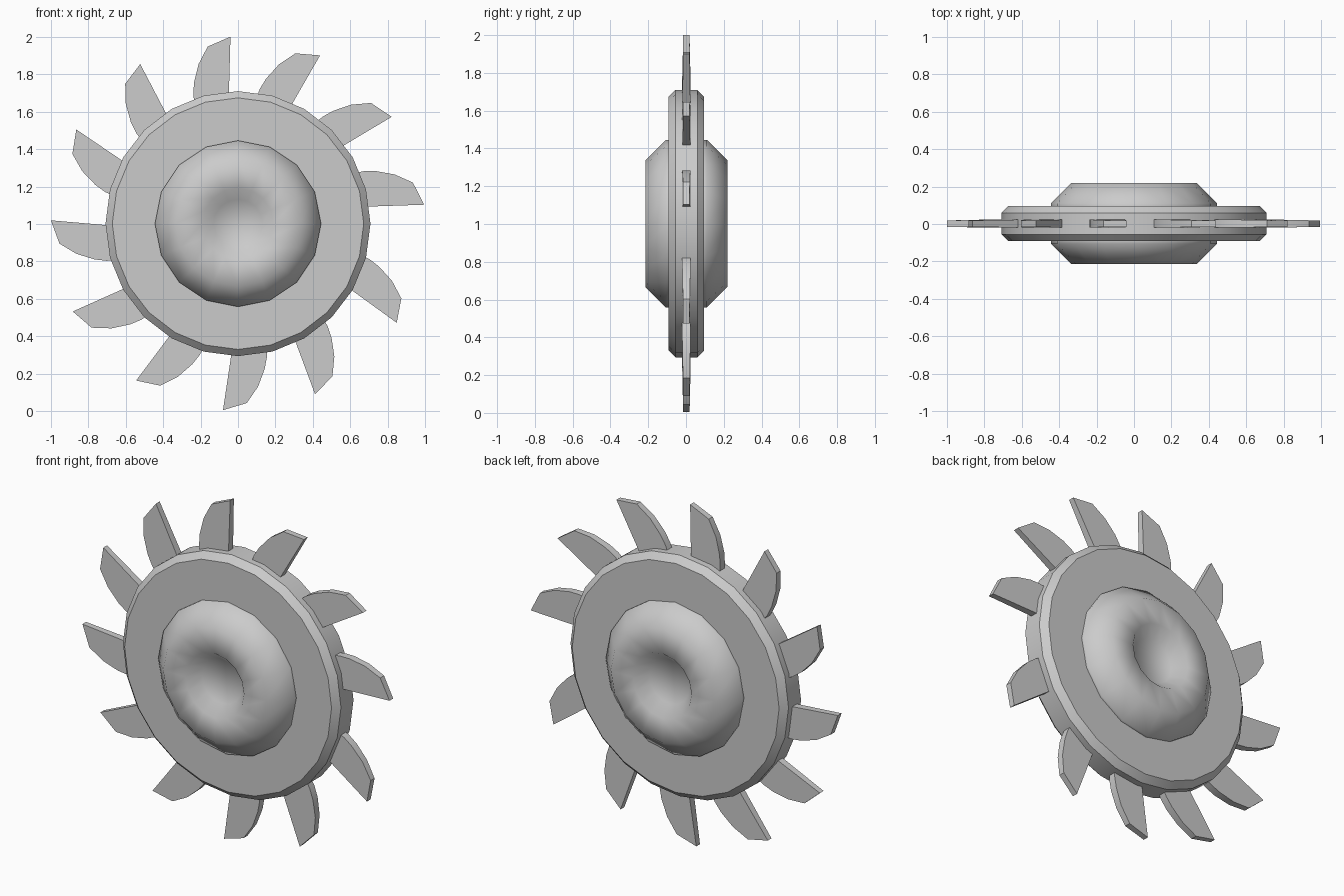
import bpy, bmesh
from math import sin, cos, radians, tau, pi

if "Cube" in bpy.data.objects:
    bpy.data.objects.remove(bpy.data.objects["Cube"])

CZ = 1.002  # axle height


def finish(name, bm, angle):
    bmesh.ops.recalc_face_normals(bm, faces=bm.faces)
    me = bpy.data.meshes.new(name)
    bm.to_mesh(me)
    bm.free()
    ob = bpy.data.objects.new(name, me)
    ob.location = (0, 0.002, CZ)
    bpy.context.collection.objects.link(ob)
    bpy.ops.object.select_all(action='DESELECT')
    ob.select_set(True)
    bpy.context.view_layer.objects.active = ob
    bpy.ops.object.shade_smooth_by_angle(angle=radians(angle))
    return ob


def lathe(name, profile, sides, angle):
    """Revolve an (r, y) profile about the y axis and cap both ends."""
    bm = bmesh.new()
    rings = []
    for r, y in profile:
        rings.append([bm.verts.new((r * sin(tau * i / sides), y, r * cos(tau * i / sides)))
                      for i in range(sides)])
    for a, b in zip(rings, rings[1:]):
        for i in range(sides):
            j = (i + 1) % sides
            bm.faces.new((a[i], a[j], b[j], b[i]))
    bm.faces.new(rings[0])
    bm.faces.new(rings[-1])
    return finish(name, bm, angle)


# Wheel disc with chamfered rim
lathe("wheel_disc", [(0.672, -0.094), (0.708, -0.058), (0.708, 0.058), (0.672, 0.094)], 24, 30)

# Hub: tapered boss with conical recess on both sides
half = [(0.13, 0.15), (0.19, 0.217), (0.335, 0.217), (0.444, 0.108), (0.444, 0.09)]
lathe("hub", half + [(r, -y) for r, y in reversed(half)], 16, 60)

# Curved blades: outline as (radius, degrees past the tip, half thickness)
outline = [(0.64, 2.2, 0.022), (1.0, 0, 0.017), (0.96, 7.4, 0.018), (0.878, 11.6, 0.02),
           (0.79, 15, 0.022), (0.73, 16.8, 0.022), (0.64, 18.5, 0.022)]
tips = [92.3, 64, 34.8, 5.8, -32, -65.7, -94.6, -123, -152, -181, -210.2, -238.5]
for n, tip in enumerate(tips):
    bm = bmesh.new()
    sheets = []
    for side in (-1, 1):
        sheets.append([bm.verts.new((r * cos(radians(tip + d)), side * t, r * sin(radians(tip + d))))
                       for r, d, t in outline])
        bm.faces.new(sheets[-1])
    f, b = sheets
    for i in range(len(f)):
        j = (i + 1) % len(f)
        bm.faces.new((f[i], f[j], b[j], b[i]))
    finish(f"blade_{n + 1}", bm, 30)
